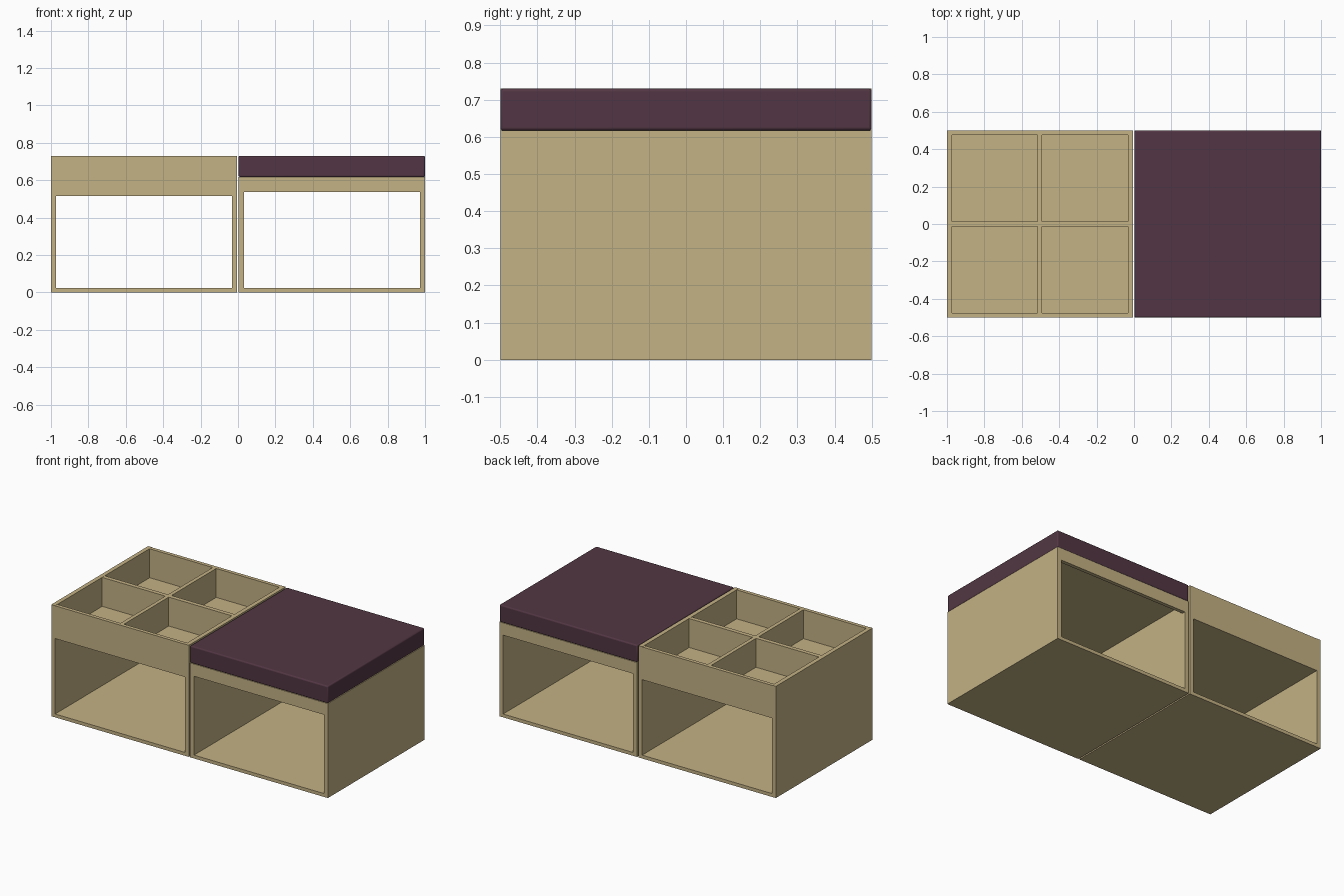
import bpy

if "Cube" in bpy.data.objects:
    bpy.data.objects.remove(bpy.data.objects["Cube"])


def material(name, rgb):
    m = bpy.data.materials.new(name)
    lin = [((c / 255 + 0.055) / 1.055) ** 2.4 for c in rgb]
    m.diffuse_color = (*lin, 1)
    m.use_nodes = True
    m.node_tree.nodes["Principled BSDF"].inputs["Base Color"].default_value = m.diffuse_color
    return m


WOOD = material("light wood", (196, 178, 133))
FABRIC = material("plum fabric", (82, 54, 67))


def box(name, x0, x1, y0, y1, z0, z1, mat=WOOD):
    bpy.ops.mesh.primitive_cube_add(
        size=1, location=((x0 + x1) / 2, (y0 + y1) / 2, (z0 + z1) / 2))
    o = bpy.context.object
    o.name = name
    o.scale = (x1 - x0, y1 - y0, z1 - z0)
    bpy.ops.object.transform_apply(location=False, rotation=False, scale=True)
    o.data.materials.append(mat)
    return o


T = 0.028          # side panel thickness
P = 0.024          # floor, shelf and rail thickness
H = 0.73           # overall height
SEAT = 0.617       # top of the seat carcass

# side panels and floors of both carcasses
for side, x0, x1, top in (("tray", -1, -0.005, H), ("seat", 0.004, 1, SEAT)):
    box(side + "_left_panel", x0, x0 + T, -0.5, 0.5, 0, top)
    box(side + "_right_panel", x1 - T, x1, -0.5, 0.5, 0, top)
    box(side + "_floor", x0 + T, x1 - T, -0.5, 0.5, 0, 0.022)

# tray top: shelf, front and back rails, crossing dividers
L, R = -1 + T, -0.005 - T
box("tray_shelf", L, R, -0.5, 0.5, 0.515, 0.54)
for name, s in (("front", -1), ("back", 1)):
    ya, yb = sorted((s * 0.5, s * (0.5 - P)))
    box("tray_%s_rail" % name, L, R, ya, yb, 0.54, H - 0.001)
    box("seat_%s_rail" % name, 0.004 + T, 1 - T, ya, yb, 0.537, SEAT)
    # dividers run between the rails, split around the long one
    ya, yb = sorted((s * 0.014, s * (0.5 - P)))
    box("tray_%s_divider" % name, -0.516, -0.491, ya, yb, 0.54, H - 0.001)
box("tray_long_divider", L, R, -0.014, 0.014, 0.54, H - 0.001)

# board under the cushion
box("seat_board", 0.004 + T, 1 - T, -0.5 + P, 0.5 - P, SEAT - P, SEAT)

# cushion with softened edges
cushion = box("cushion", 0.003, 1, -0.5, 0.5, SEAT, H, FABRIC)
b = cushion.modifiers.new("soft edges", "BEVEL")
b.width = 0.008
b.segments = 3
bpy.ops.object.shade_smooth_by_angle(angle=0.7)
